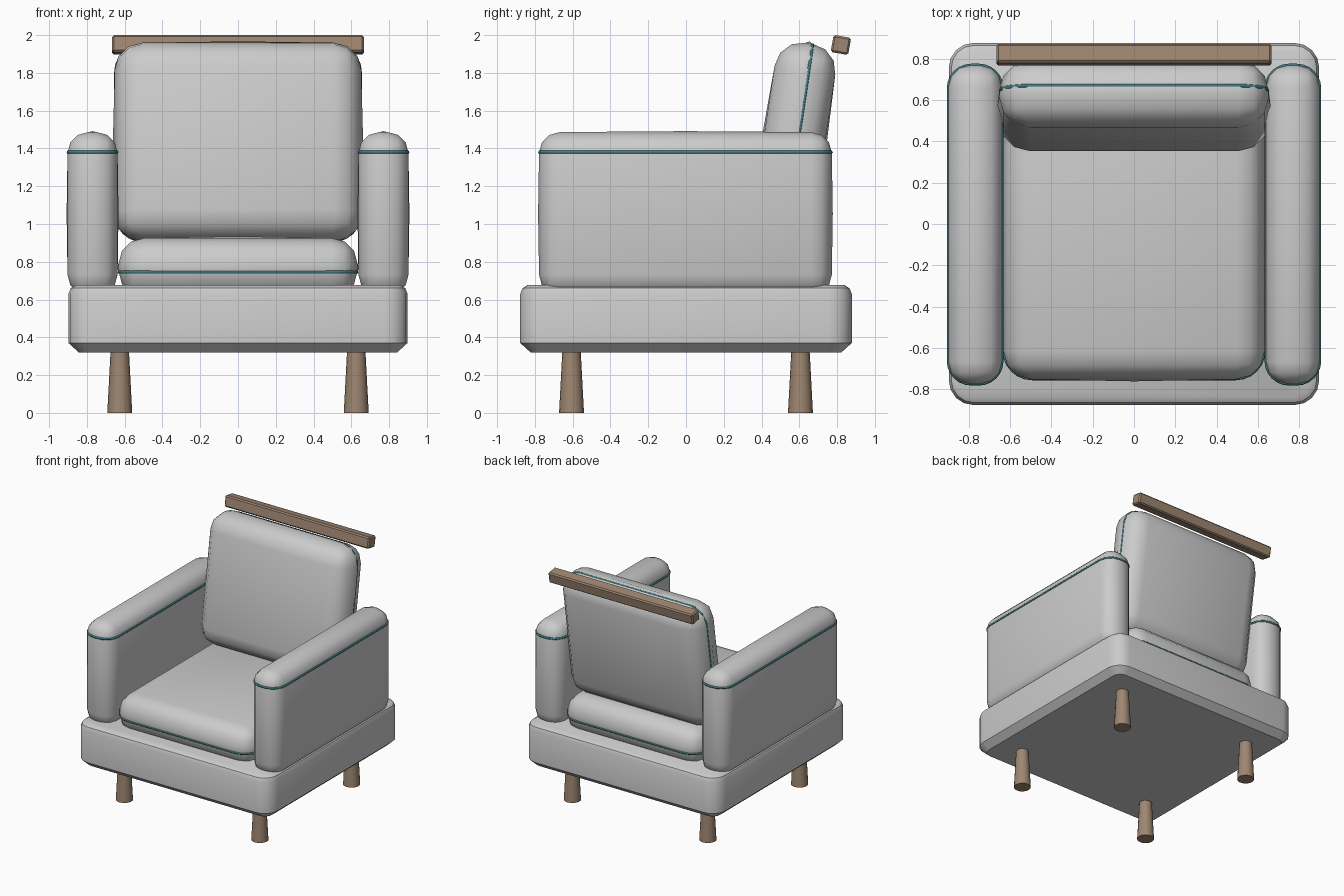
import bpy, bmesh
from math import radians, sin, cos, pi

if "Cube" in bpy.data.objects:
    bpy.data.objects.remove(bpy.data.objects["Cube"])


def material(name, rgb):
    m = bpy.data.materials.new(name)
    m.diffuse_color = (*rgb, 1)
    m.use_nodes = True
    m.node_tree.nodes["Principled BSDF"].inputs["Base Color"].default_value = m.diffuse_color
    return m


WOOD = material("wood", (0.34, 0.24, 0.165))
TEAL = material("teal_trim", (0.05, 0.2, 0.22))


def finish(bm, name, loc=(0, 0, 0), rot_x=0, mat=None, angle=180):
    bmesh.ops.recalc_face_normals(bm, faces=bm.faces)
    me = bpy.data.meshes.new(name)
    bm.to_mesh(me)
    bm.free()
    ob = bpy.data.objects.new(name, me)
    bpy.context.collection.objects.link(ob)
    ob.location = loc
    ob.rotation_euler.x = rot_x
    if mat:
        me.materials.append(mat)
    bpy.ops.object.select_all(action='DESELECT')
    ob.select_set(True)
    bpy.context.view_layer.objects.active = ob
    bpy.ops.object.shade_smooth_by_angle(angle=radians(angle))
    return ob


def bevelled_box(size, radius, segments):
    bm = bmesh.new()
    bmesh.ops.create_cube(bm, size=1)
    bmesh.ops.scale(bm, vec=size, verts=bm.verts)
    bmesh.ops.bevel(bm, geom=bm.edges[:], offset=radius, segments=segments,
                    profile=0.5, affect='EDGES')
    return bm


def rounded_rect(w, d, r, n):
    """Outline points of a rounded rectangle centred on the origin."""
    pts = []
    for q, (sx, sy) in enumerate([(1, 1), (-1, 1), (-1, -1), (1, -1)]):
        for i in range(n + 1):
            a = (q + i / n) * pi / 2
            pts.append((sx * (w / 2 - r) + r * cos(a), sy * (d / 2 - r) + r * sin(a)))
    return pts


def cushion(name, size, loc, radius, seam, rot_x=0, puff=0.008, sink=0.004):
    # Rounded body with each flat panel puffed out at its middle
    bm = bevelled_box(size, radius, 3)
    bm.normal_update()
    panels = [f for f in bm.faces if max(abs(c) for c in f.normal) > 0.999]
    for f in panels:
        n = f.normal.copy()
        v = bmesh.ops.poke(bm, faces=[f])["verts"][0]
        v.co += n * puff
    finish(bm, name, loc, rot_x)

    # Thin piping loop around the body
    bm = bmesh.new()
    path = rounded_rect(size[0] - 2 * sink, size[1] - 2 * sink, radius, 6)
    rings = []
    for k in range(6):
        a = k * pi / 3
        off = 0.009 * cos(a)
        ring = rounded_rect(size[0] - 2 * sink + 2 * off, size[1] - 2 * sink + 2 * off,
                            radius + off, 6)
        rings.append([bm.verts.new((x, y, seam + 0.009 * sin(a))) for x, y in ring])
    for k in range(6):
        r0, r1 = rings[k], rings[(k + 1) % 6]
        for i in range(len(path)):
            j = (i + 1) % len(path)
            bm.faces.new((r0[i], r0[j], r1[j], r1[i]))
    finish(bm, name + "_piping", loc, rot_x, TEAL)


# Base: stacked rounded rectangles, chamfered below and softened above
bm = bmesh.new()
rings = []
for z, inset in [(0.32, 0.055), (0.37, 0), (0.63, 0), (0.66, 0.012), (0.676, 0.037)]:
    outline = rounded_rect(1.795 - 2 * inset, 1.755 - 2 * inset, 0.12 - inset, 4)
    rings.append([bm.verts.new((x, y, z)) for x, y in outline])
for lo, hi in zip(rings, rings[1:]):
    for i in range(len(lo)):
        j = (i + 1) % len(lo)
        bm.faces.new((lo[i], lo[j], hi[j], hi[i]))
bm.faces.new(rings[0])
bm.faces.new(rings[-1])
finish(bm, "base", angle=35)

# Tapered legs, wider at the floor
for sx, side in ((-1, "left"), (1, "right")):
    for sy, end in ((-1, "front"), (1, "back")):
        bm = bmesh.new()
        bmesh.ops.create_cone(bm, cap_ends=True, segments=16, radius1=0.066,
                              radius2=0.048, depth=0.34)
        finish(bm, f"{end}_{side}_leg", (sx * 0.626, sy * 0.606, 0.17), mat=WOOD, angle=40)

# Arms
for sx, side in ((-1, "left"), (1, "right")):
    cushion(f"{side}_arm", (0.265, 1.55, 0.865), (sx * 0.77, -0.003, 1.054),
            0.11, 0.326, puff=0.005)

# Seat and tilted back cushion
cushion("seat_cushion", (1.265, 1.505, 0.31), (0, 0, 0.77), 0.135, -0.025, puff=0.01)
cushion("back_cushion", (1.305, 1.06, 0.325), (0, 0.572, 1.433), 0.145, -0.02,
        rot_x=radians(81.4), puff=0.01, sink=0.006)

# Wooden rail behind the top of the back
finish(bevelled_box((1.334, 0.094, 0.092), 0.01, 1), "top_rail",
       (0, 0.82, 1.948), radians(-10), WOOD, 30)
